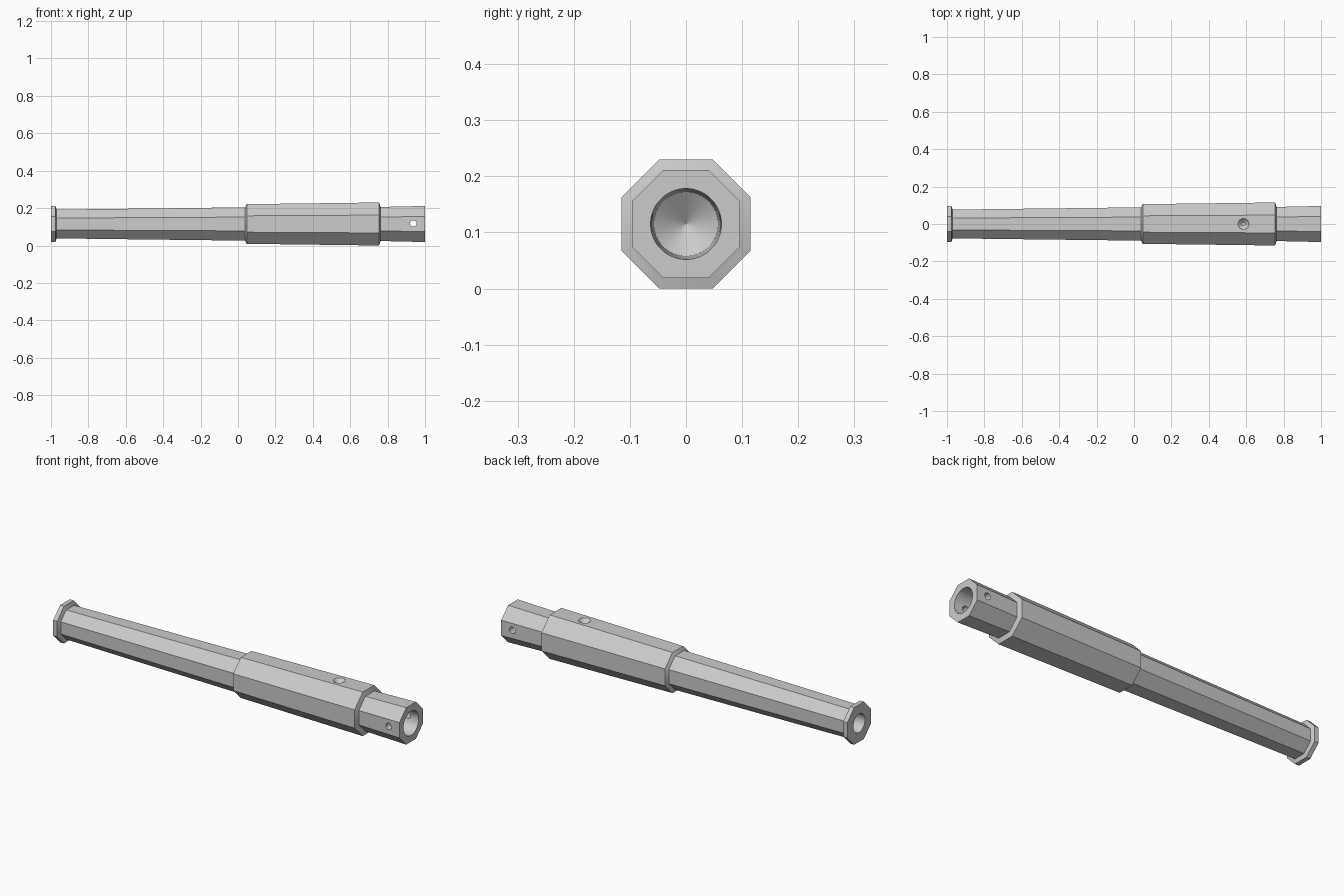
import bpy, bmesh, math
from mathutils import Matrix, Vector

cube = bpy.data.objects.get("Cube")
if cube:
    bpy.data.objects.remove(cube, do_unlink=True)

AXIS_Z = 0.115  # height of the barrel axis

iron = bpy.data.materials.new("grey_iron")
iron.use_nodes = True
iron.diffuse_color = (0.6, 0.6, 0.6, 1)
iron.node_tree.nodes["Principled BSDF"].inputs["Base Color"].default_value = iron.diffuse_color


def loft(name, profile, sides, matrix):
    """Closed solid along local z from (position, apothem) pairs."""
    bm = bmesh.new()
    rings = []
    for pos, apothem in profile:
        r = apothem / math.cos(math.pi / sides)
        angles = [(k + 0.5) * math.tau / sides for k in range(sides)]
        rings.append([bm.verts.new((r * math.cos(a), r * math.sin(a), pos)) for a in angles])
    for a, b in zip(rings, rings[1:]):
        for i in range(sides):
            j = (i + 1) % sides
            bm.faces.new((a[i], a[j], b[j], b[i]))
    bm.faces.new(rings[0])
    bm.faces.new(rings[-1])
    bmesh.ops.transform(bm, matrix=matrix, verts=bm.verts)
    bmesh.ops.recalc_face_normals(bm, faces=bm.faces)
    mesh = bpy.data.meshes.new(name)
    bm.to_mesh(mesh)
    bm.free()
    mesh.materials.append(iron)
    obj = bpy.data.objects.new(name, mesh)
    bpy.context.scene.collection.objects.link(obj)
    return obj


along_x = Matrix.Translation(Vector((0, 0, AXIS_Z))) @ Matrix.Rotation(math.pi / 2, 4, 'Y')
pin_axis = Matrix.Translation(Vector((0.937, 0, 0.118))) @ Matrix.Rotation(math.pi / 2, 4, 'X')
vent_axis = Matrix.Translation(Vector((0.585, 0, AXIS_Z)))

# Octagonal body: muzzle flange, tapered barrel, thick chamber, pole socket
barrel = loft("barrel", [
    (-1.0, 0.097), (-0.977, 0.097), (-0.97, 0.077),
    (0.037, 0.089), (0.047, 0.106),
    (0.754, 0.115), (0.762, 0.091), (1.0, 0.0965)], 8, along_x)

cutters = [
    # Muzzle bore with a narrower powder chamber
    loft("bore_cutter", [(-1.05, 0.048), (0.04, 0.048), (0.07, 0.028), (0.62, 0.028)], 48, along_x),
    # Tapered pole socket with a conical floor
    loft("socket_cutter", [(0.72, 0.0005), (0.762, 0.057), (1.0, 0.063), (1.05, 0.063)], 48, along_x),
    # Nail hole through both sides of the socket
    loft("nail_hole_cutter", [(-0.2, 0.017), (0.2, 0.017)], 24, pin_axis),
    # Dished touch hole on top
    loft("touch_hole_cutter", [(0.0, 0.009), (0.094, 0.009), (0.098, 0.014),
                               (0.113, 0.029), (0.15, 0.029)], 32, vent_axis),
]
for cutter in cutters:
    cutter.hide_render = True
    mod = barrel.modifiers.new(cutter.name, 'BOOLEAN')
    mod.operation = 'DIFFERENCE'
    mod.solver = 'EXACT'
    mod.object = cutter

# Bake the cuts and drop the cutters
depsgraph = bpy.context.evaluated_depsgraph_get()
cut_mesh = bpy.data.meshes.new_from_object(barrel.evaluated_get(depsgraph))
barrel.modifiers.clear()
barrel.data = cut_mesh
cut_mesh.name = "barrel"
for cutter in cutters:
    bpy.data.objects.remove(cutter, do_unlink=True)

bpy.ops.object.select_all(action='DESELECT')
barrel.select_set(True)
bpy.context.view_layer.objects.active = barrel
bpy.ops.object.shade_smooth_by_angle(angle=math.radians(30))
